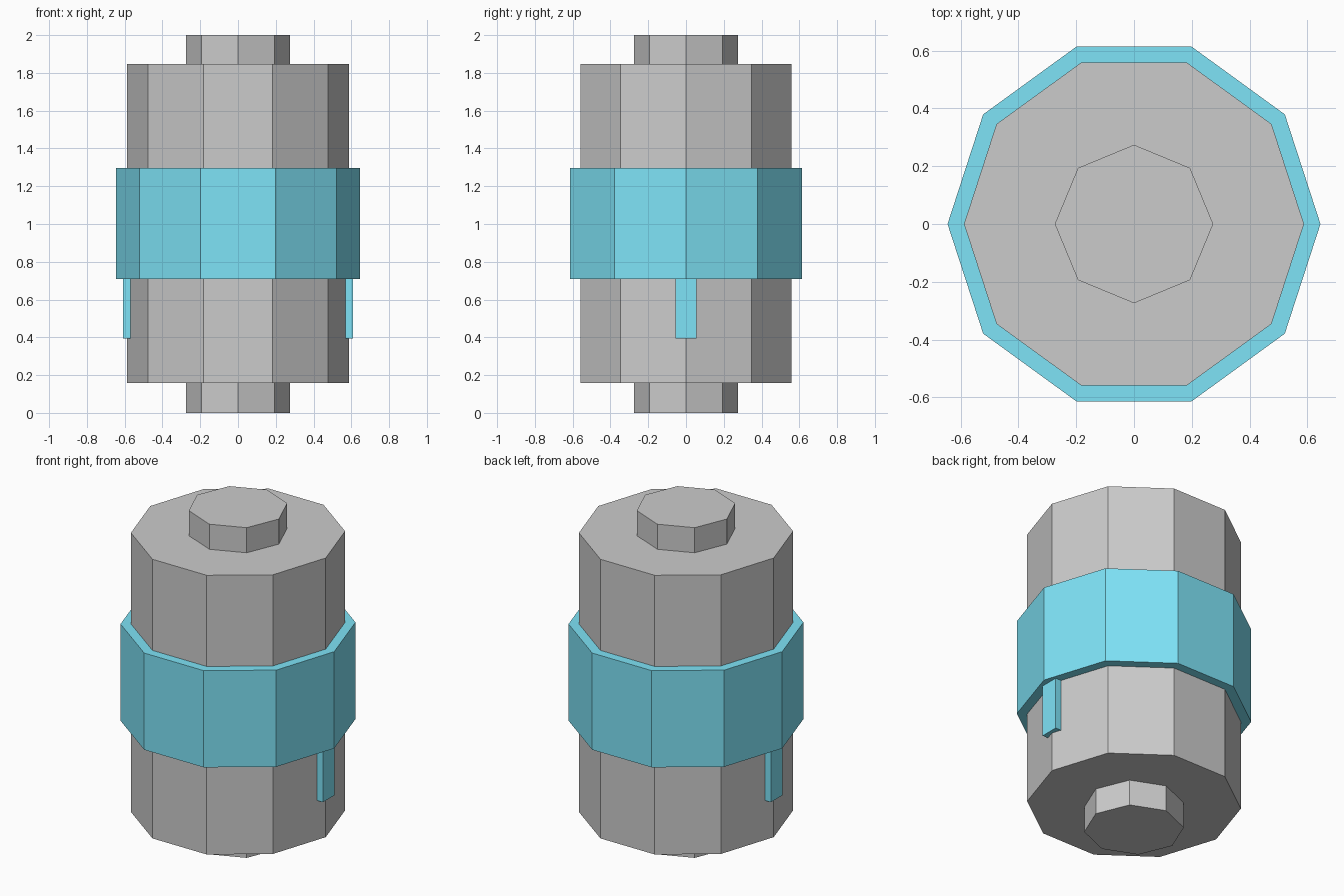
import bpy, bmesh
from math import cos, sin, tau

if "Cube" in bpy.data.objects:
    bpy.data.objects.remove(bpy.data.objects["Cube"])

blue = bpy.data.materials.new("blue")
blue.diffuse_color = (0.21, 0.77, 0.93, 1)
blue.use_nodes = True
blue.node_tree.nodes["Principled BSDF"].inputs["Base Color"].default_value = blue.diffuse_color


def finish(name, bm, mat=None):
    bmesh.ops.recalc_face_normals(bm, faces=bm.faces)
    mesh = bpy.data.meshes.new(name)
    bm.to_mesh(mesh)
    bm.free()
    if mat:
        mesh.materials.append(mat)
    obj = bpy.data.objects.new(name, mesh)
    bpy.context.collection.objects.link(obj)
    return obj


def lathe(name, sides, profile, mat=None, closed=False):
    """Sweep (radius, z) points round z; cap the ends unless the profile is closed."""
    bm = bmesh.new()
    rings = [[bm.verts.new((r * cos(tau * i / sides), r * sin(tau * i / sides), z))
              for i in range(sides)] for r, z in profile]
    pairs = list(zip(rings, rings[1:]))
    if closed:
        pairs.append((rings[-1], rings[0]))
    else:
        bm.faces.new(rings[0])
        bm.faces.new(rings[-1])
    for a, b in pairs:
        for i in range(sides):
            j = (i + 1) % sides
            bm.faces.new((a[i], a[j], b[j], b[i]))
    return finish(name, bm, mat)


# Ten-sided body with eight-sided end caps
lathe("body", 10, [(0.588, 0.157), (0.588, 1.848)])
lathe("bottom_cap", 8, [(0.274, 0.0), (0.274, 0.157)])
lathe("top_cap", 8, [(0.274, 1.848), (0.274, 2.0)])

# Blue sleeve round the middle
lathe("band", 10, [(0.588, 0.71), (0.645, 0.71), (0.645, 1.296), (0.588, 1.296)],
      blue, closed=True)

# Narrow strips hanging below the sleeve on both sides
for side, label in ((-1, "left"), (1, "right")):
    bm = bmesh.new()
    bmesh.ops.create_cube(bm, size=1)
    bmesh.ops.scale(bm, vec=(0.038, 0.112, 0.315), verts=bm.verts)
    bmesh.ops.translate(bm, vec=(side * 0.589, 0, 0.5525), verts=bm.verts)
    finish(label + "_strip", bm, blue)
